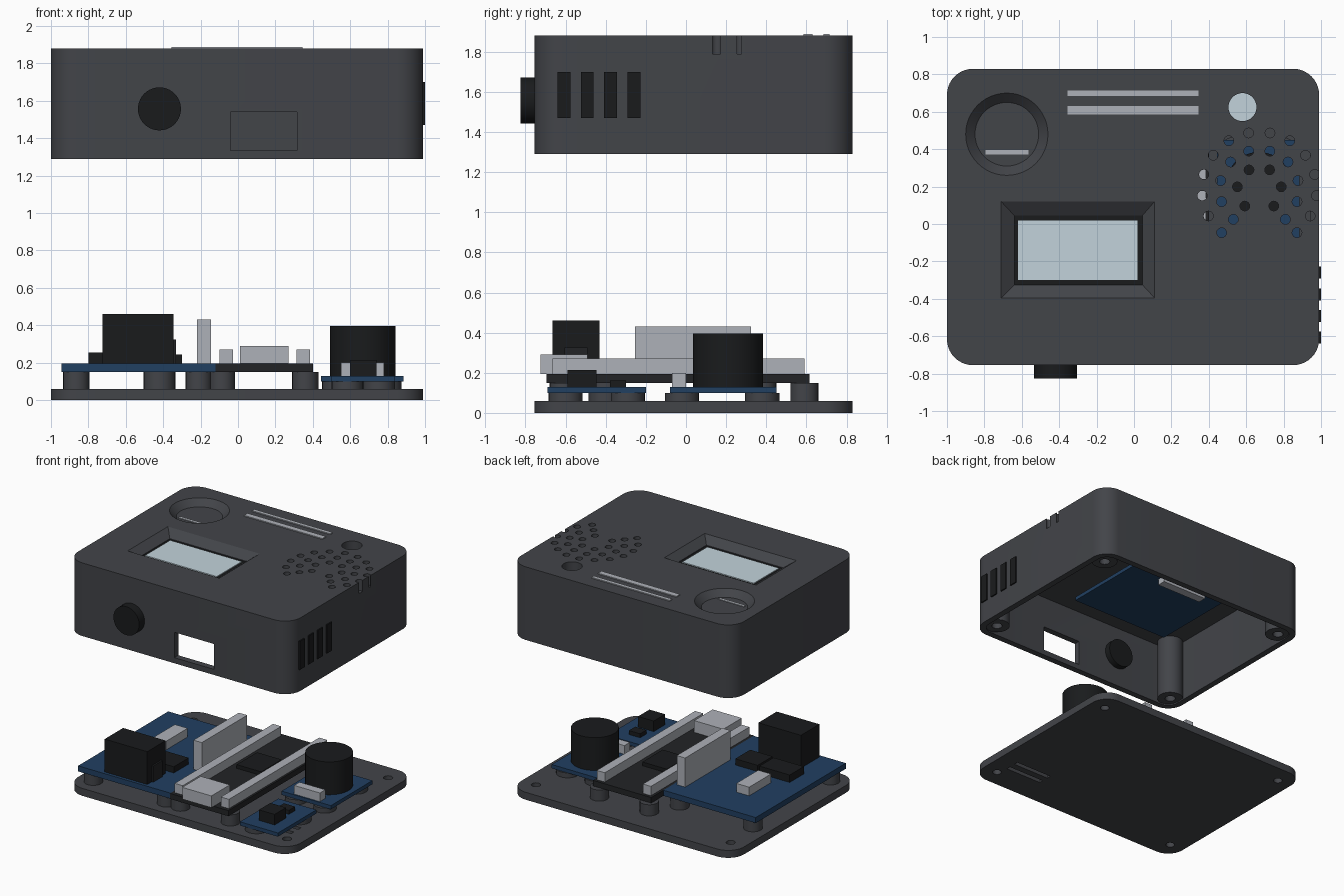
import bpy, bmesh
from math import sin, cos, pi, radians

if "Cube" in bpy.data.objects:
    bpy.data.objects.remove(bpy.data.objects["Cube"])


def mat(name, r, g, b):
    m = bpy.data.materials.new(name)
    m.diffuse_color = (r, g, b, 1)
    m.use_nodes = True
    m.node_tree.nodes["Principled BSDF"].inputs["Base Color"].default_value = m.diffuse_color
    return m


CASE = mat("charcoal_plastic", .055, .058, .066)
BLUE = mat("blue_board", .015, .05, .12)
BLACK = mat("black_plastic", .010, .011, .012)
DARK = mat("dark_board", .016, .017, .019)
LIGHT = mat("light_grey", .42, .44, .48)
GLASS = mat("pale_glass", .54, .65, .71)


# Outlines: counter-clockwise lists of (x, y)
def rect(x0, x1, y0, y1):
    return [(x0, y0), (x1, y0), (x1, y1), (x0, y1)]


def circle(x, y, r, n=32):
    return [(x + r * cos(2 * pi * i / n), y + r * sin(2 * pi * i / n)) for i in range(n)]


def rounded(x0, x1, y0, y1, r, n=10):
    pts = []
    for k, (cx, cy) in enumerate([(x1 - r, y1 - r), (x0 + r, y1 - r), (x0 + r, y0 + r), (x1 - r, y0 + r)]):
        for i in range(n + 1):
            a = pi / 2 * (k + i / n)
            pts.append((cx + r * cos(a), cy + r * sin(a)))
    return pts


def add_loft(bm, layers):
    """Closed solid through (outline, z) layers, lowest first."""
    rings = [[bm.verts.new((x, y, z)) for x, y in o] for o, z in layers]
    bm.faces.new(rings[0][::-1])
    bm.faces.new(rings[-1])
    for a, b in zip(rings, rings[1:]):
        n = len(a)
        for i in range(n):
            j = (i + 1) % n
            bm.faces.new((a[i], a[j], b[j], b[i]))


def solids(name, parts, material=None, smooth=True):
    bm = bmesh.new()
    for layers in parts:
        add_loft(bm, layers)
    bmesh.ops.recalc_face_normals(bm, faces=bm.faces)
    me = bpy.data.meshes.new(name)
    bm.to_mesh(me)
    bm.free()
    ob = bpy.data.objects.new(name, me)
    bpy.context.collection.objects.link(ob)
    if material:
        me.materials.append(material)
    if smooth:
        shade(ob)
    return ob


def select(ob):
    bpy.ops.object.select_all(action='DESELECT')
    ob.select_set(True)
    bpy.context.view_layer.objects.active = ob


def shade(ob):
    select(ob)
    bpy.ops.object.shade_smooth_by_angle(angle=radians(30))


def prism(outline, z0, z1):
    return [(outline, z0), (outline, z1)]


def box(name, x0, x1, y0, y1, z0, z1, material):
    return solids(name, [prism(rect(x0, x1, y0, y1), z0, z1)], material, False)


def cut(ob, parts):
    cutter = solids("cutter", parts, None, False)
    cutter.hide_render = True
    m = ob.modifiers.new("cut", 'BOOLEAN')
    m.operation, m.solver, m.object = 'DIFFERENCE', 'EXACT', cutter
    select(ob)
    bpy.ops.object.modifier_apply(modifier=m.name)
    bpy.data.objects.remove(cutter)


OUT = rounded(-1, .99, -.755, .83, .14)
CORNERS = [(x, y) for x in (-.875, .865) for y in (-.61, .68)]

# Upper shell, hollow and open underneath
shell = solids("upper_shell", [prism(OUT, 1.29, 1.88)], CASE, False)
cut(shell, [prism(rounded(-.95, .94, -.705, .78, .09), 1.2, 1.80)])
window = [(rect(-.64, .045, -.325, .045), 1.7), (rect(-.64, .045, -.325, .045), 1.83),
          (rect(-.724, .123, -.409, .135), 1.89)]
dish = [(circle(-.68, .48, .17, 48), 1.83), (circle(-.68, .48, .23, 48), 1.89)]
features = [window, dish,
            prism(circle(.58, .625, .075), 1.7, 1.95),
            prism(rect(-.04, .315, -.85, -.65), 1.335, 1.54)]
cut(shell, features)
# Speaker grille: three arcs of holes
grille = []
for n, r in ((6, .118), (10, .212), (14, .307)):
    for i in range(n):
        a = radians(-49 + 278 * i / (n - 1))
        grille.append(prism(circle(.67 + r * cos(a), .185 + r * sin(a), .026, 16), 1.79, 1.95))
cut(shell, grille)
shade(shell)

# Screw bosses in the shell corners
bosses = solids("screw_bosses", [prism(circle(x, y, .098), 1.30, 1.81) for x, y in CORNERS], CASE, False)
cut(bosses, [prism(circle(x, y, .04, 20), 1.25, 1.6) for x, y in CORNERS])
shade(bosses)

# Lid trim, lens and side vents
for i, (y0, y1) in enumerate(((.585, .63), (.685, .715))):
    box(f"light_bar_{i}", -.355, .345, y0, y1, 1.82, 1.888, LIGHT)
box("dish_bar", -.795, -.565, .372, .396, 1.81, 1.835, LIGHT)
solids("lens", [prism(circle(.58, .625, .09), 1.76, 1.785)], GLASS)
for i in range(4):
    y = -.64 + .116 * i
    box(f"side_vent_{i}", .93, 1.0, y, y + .064, 1.47, 1.70, BLACK)

# Round front button through the wall
button = solids("front_button", [prism(circle(0, 0, .115, 40), 0, .17)], BLACK)
button.rotation_euler = (pi / 2, 0, 0)
button.location = (-.42, -.655, 1.557)

# Display module under the window
box("display_body", -.66, .065, -.345, .065, 1.765, 1.825, BLACK)
box("display_glass", -.62, .02, -.30, .02, 1.80, 1.832, GLASS)
box("display_board", -.72, .17, -.50, .25, 1.735, 1.765, BLUE)
box("display_header", -.52, -.11, .16, .23, 1.685, 1.735, LIGHT)

# Base plate with screw holes and air slots
base = solids("base_plate", [prism(OUT, 0, .06)], CASE, False)
cut(base, [prism(circle(x, y, .034, 20), -.1, .2) for x, y in CORNERS]
    + [prism(rect(.51, .84, y, y + .035), -.1, .2) for y in (-.52, -.43)])
shade(base)

# Standoffs: tall for the large boards, low for the small ones
tall = [(x, y) for x in (-.865, -.21) for y in (-.61, .38)]
tall += [(x, y) for x in (-.085, .36) for y in (-.61, .59)]
solids("tall_standoffs", [prism(circle(x, y, .07, 24), .06, .15) for x, y in tall]
       + [prism(circle(-.42, -.4, .085, 24), .06, .15)], CASE)
low = [(.585, -.6), (.755, -.29), (.535, -.02), (.79, -.02), (.535, .38), (.79, .38)]
solids("low_standoffs", [prism(circle(x, y, .085, 24), .06, .10) for x, y in low], CASE)

# Power board
box("power_board", -.945, -.12, -.69, .46, .15, .195, BLUE)
box("power_block", -.725, -.345, -.665, -.43, .195, .46, BLACK)
box("power_socket", -.36, -.332, -.605, -.49, .195, .325, DARK)
box("power_chip_large", -.80, -.53, -.36, -.18, .195, .255, BLACK)
box("power_chip_small", -.50, -.30, -.39, -.20, .195, .245, BLACK)
box("power_connector", -.69, -.575, -.10, .18, .195, .265, LIGHT)
box("power_header", -.22, -.145, -.255, .325, .195, .43, LIGHT)

# Controller board with two pin headers
box("controller_board", -.12, .40, -.695, .615, .15, .195, DARK)
for i, x in enumerate((-.10, .312)):
    box(f"pin_header_{i}", x, x + .072, -.665, .59, .195, .27, LIGHT)
box("controller_port", .01, .27, -.725, -.49, .195, .29, LIGHT)
box("controller_chip", .03, .25, -.06, .20, .195, .225, BLACK)

# Sounder board
box("sounder_board", .445, .885, -.08, .45, .10, .13, BLUE)
solids("sounder", [prism(circle(.667, .21, .175, 48), .13, .395)], BLACK)
box("sounder_connector", .55, .78, -.07, 0, .13, .20, LIGHT)

# Sensor board
box("sensor_board", .50, .84, -.69, -.20, .10, .13, BLUE)
box("sensor", .60, .74, -.59, -.445, .13, .215, BLACK)
box("sensor_chip", .62, .72, -.38, -.30, .13, .162, BLACK)
